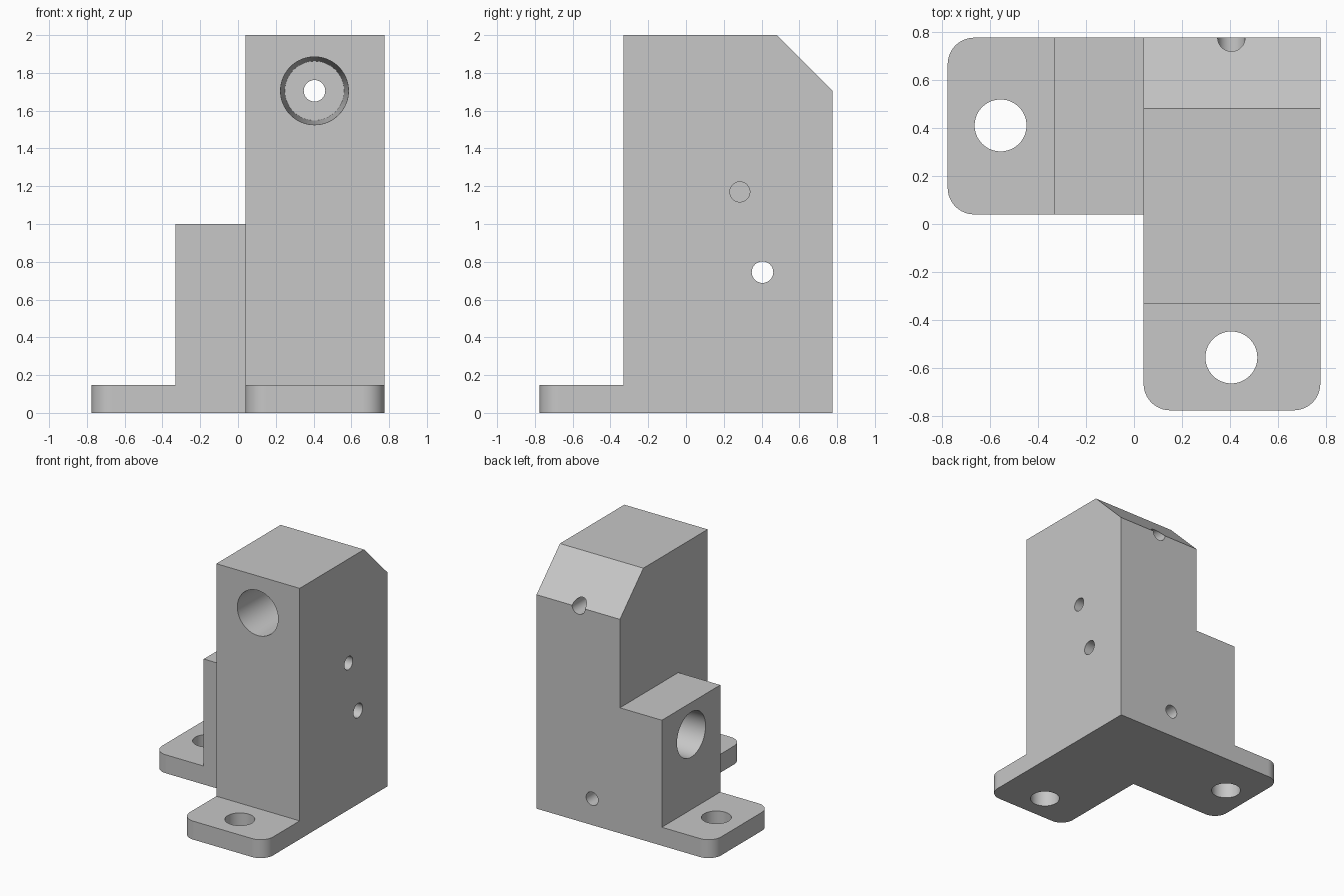
import bpy, bmesh, math
from mathutils import Matrix, Vector

cube = bpy.data.objects.get("Cube")
if cube:
    bpy.data.objects.remove(cube, do_unlink=True)

# Single plain metal colour
grey = bpy.data.materials.new("plain_grey")
grey.use_nodes = True
colour = (0.57, 0.57, 0.57, 1)
grey.diffuse_color = colour
grey.node_tree.nodes["Principled BSDF"].inputs["Base Color"].default_value = colour

END, INNER, STEP = 0.775, 0.04, -0.33    # outer faces, inside corner, upright face
FOOT, CORNER = 0.147, 0.11               # foot thickness and corner radius
BORE_AXIS, HIGH, LOW = 0.405, 1.705, 0.745


def add_object(name, bm):
    mesh = bpy.data.meshes.new(name)
    bm.to_mesh(mesh)
    bm.free()
    mesh.materials.append(grey)
    ob = bpy.data.objects.new(name, mesh)
    bpy.context.collection.objects.link(ob)
    return ob


def prism(name, profile, place, offset):
    """Extrude a profile and round the upright corners at the tip of the foot."""
    bm = bmesh.new()
    face = bm.faces.new([bm.verts.new(place(a, z)) for a, z in profile])
    moved = bmesh.ops.extrude_face_region(bm, geom=[face])["geom"]
    bmesh.ops.translate(bm, vec=offset,
                        verts=[g for g in moved if isinstance(g, bmesh.types.BMVert)])
    axis = 1 if offset[0] else 0
    tip = [e for e in bm.edges
           if all(v.co[axis] < -END + 0.01 for v in e.verts)
           and abs(e.verts[0].co.z - e.verts[1].co.z) > 0.1]
    bmesh.ops.bevel(bm, geom=tip, offset=CORNER, segments=12, profile=0.5,
                    affect='EDGES', clamp_overlap=False)
    bmesh.ops.recalc_face_normals(bm, faces=bm.faces)
    return add_object(name, bm)


def cutter(start, direction, depth, r1, r2=None, sides=64):
    """Round cutter running from start along direction, optionally tapered."""
    bm = bmesh.new()
    d = Vector(direction)
    bmesh.ops.create_cone(bm, cap_ends=True, segments=sides, depth=depth,
                          radius1=r1, radius2=r1 if r2 is None else r2)
    turn = d.to_track_quat('Z', 'Y').to_matrix().to_4x4()
    bm.transform(Matrix.Translation(Vector(start) + d * depth / 2) @ turn)
    ob = add_object("hole_cutter", bm)
    ob.hide_render = True
    return ob


# Tall post with its front foot and sloped back edge
post = prism("tall_post",
             [(-END, 0), (END, 0), (END, HIGH), (0.48, 2), (STEP, 2),
              (STEP, FOOT), (-END, FOOT)],
             lambda a, z: (INNER, a, z), (END - INNER, 0, 0))

# Low side block with its foot
side = prism("side_block",
             [(-END, 0), (INNER, 0), (INNER, 1), (STEP, 1),
              (STEP, FOOT), (-END, FOOT)],
             lambda a, z: (a, INNER, z), (0, END - INNER, 0))

X, Y, UP = (1, 0, 0), (0, 1, 0), (0, 0, 1)
cutters = [
    # Wide tapered bores, each ending in a narrow through hole
    cutter((BORE_AXIS, STEP, HIGH), Y, 0.74, 0.18, 0.157),
    cutter((BORE_AXIS, 0.2, HIGH), Y, 1, 0.057, sides=40),
    cutter((STEP, BORE_AXIS, LOW), X, 0.74, 0.18, 0.157),
    cutter((0.2, BORE_AXIS, LOW), X, 1, 0.057, sides=40),
    # Bolt holes through the feet
    cutter((BORE_AXIS, -0.555, -0.1), UP, 0.4, 0.108),
    cutter((-0.555, 0.41, -0.1), UP, 0.4, 0.108),
    # Blind pin holes in the right and back faces
    cutter((END + 0.1, 0.285, 1.17), (-1, 0, 0), 0.4, 0.053, sides=40),
    cutter((0.285, END + 0.1, 0.21), (0, -1, 0), 0.4, 0.053, sides=40),
]
# Start the wide bores just outside their faces
cutters[0].location.y = cutters[2].location.x = -0.002

# Cut the holes, then shade round walls smooth and large faces flat
for ob in (post, side):
    for c in cutters:
        mod = ob.modifiers.new("hole", 'BOOLEAN')
        mod.operation, mod.solver, mod.object = 'DIFFERENCE', 'EXACT', c
    bpy.context.view_layer.update()
    graph = bpy.context.evaluated_depsgraph_get()
    mesh = bpy.data.meshes.new_from_object(ob.evaluated_get(graph))
    ob.modifiers.clear()
    ob.data = mesh
    mesh.materials.clear()
    mesh.materials.append(grey)
    bpy.ops.object.select_all(action='DESELECT')
    ob.select_set(True)
    bpy.context.view_layer.objects.active = ob
    bpy.ops.object.shade_smooth_by_angle(angle=math.radians(30))
    for poly in ob.data.polygons:
        poly.material_index = 0
        if poly.area > 0.03:
            poly.use_smooth = False

for c in cutters:
    bpy.data.objects.remove(c, do_unlink=True)
